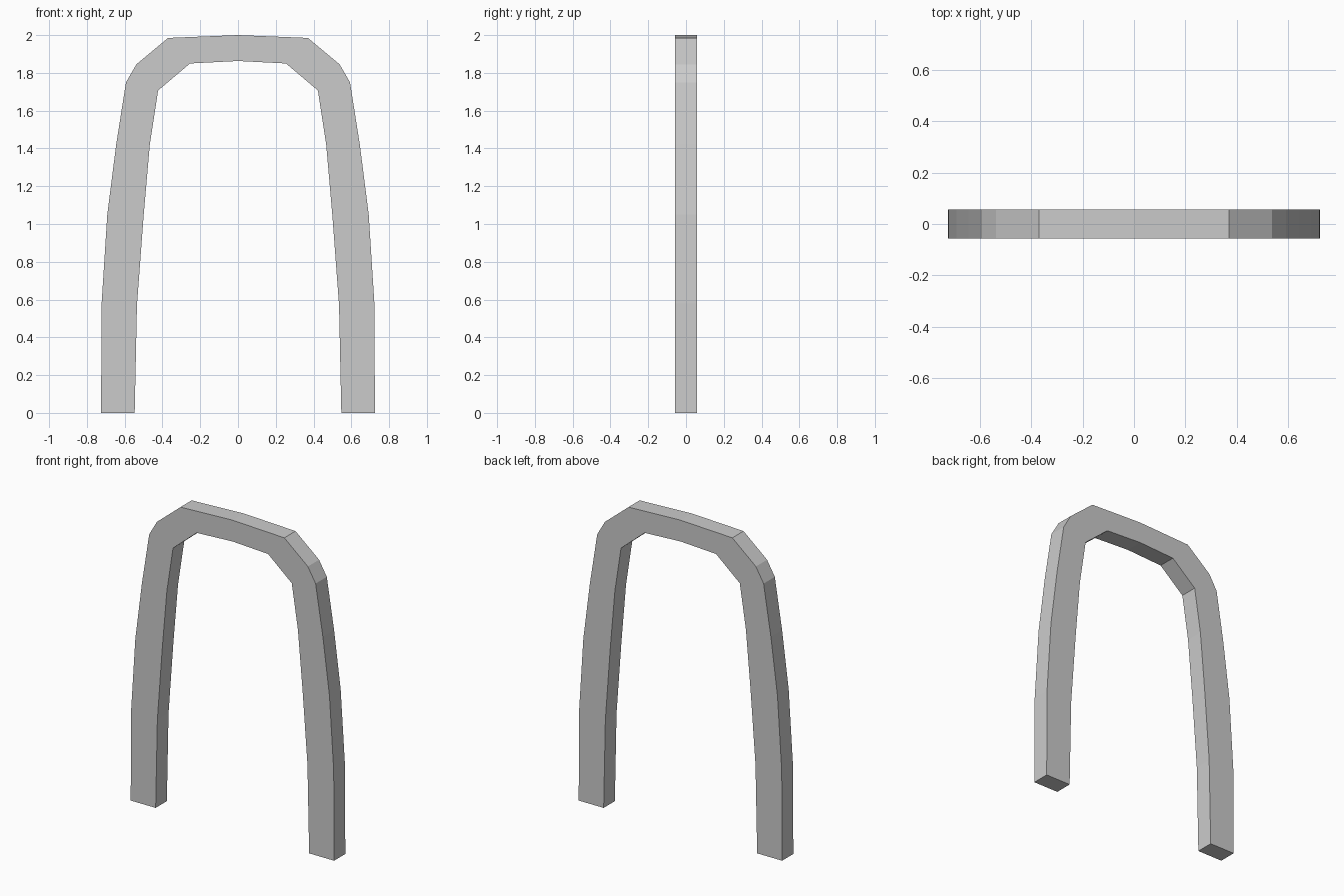
import bpy, bmesh

if "Cube" in bpy.data.objects:
    bpy.data.objects.remove(bpy.data.objects["Cube"])

HALF_DEPTH = 0.057

# Right half of the arch profile (x, z)
outer = [(0.725, 0), (0.722, 0.58), (0.692, 1.05), (0.645, 1.42),
         (0.593, 1.75), (0.538, 1.845), (0.37, 1.985), (0, 2.0)]
inner = [(0, 1.863), (0.254, 1.85), (0.423, 1.707), (0.467, 1.42),
         (0.50, 1.04), (0.535, 0.57), (0.547, 0)]


def mirrored(points):
    return [(-x, z) for x, z in reversed(points)]


# Full closed outline: outer edge right to left, then inner edge back
outline = outer + mirrored(outer[:-1]) + mirrored(inner[1:]) + inner

# Arch: flat outline extruded through its depth
bm = bmesh.new()
face = bm.faces.new([bm.verts.new((x, -HALF_DEPTH, z)) for x, z in outline])
ext = bmesh.ops.extrude_face_region(bm, geom=[face], use_keep_orig=True)
moved = [e for e in ext["geom"] if isinstance(e, bmesh.types.BMVert)]
bmesh.ops.translate(bm, verts=moved, vec=(0, 2 * HALF_DEPTH, 0))
bmesh.ops.recalc_face_normals(bm, faces=bm.faces)

mesh = bpy.data.meshes.new("arch_frame")
bm.to_mesh(mesh)
bm.free()
bpy.context.collection.objects.link(bpy.data.objects.new("arch_frame", mesh))
